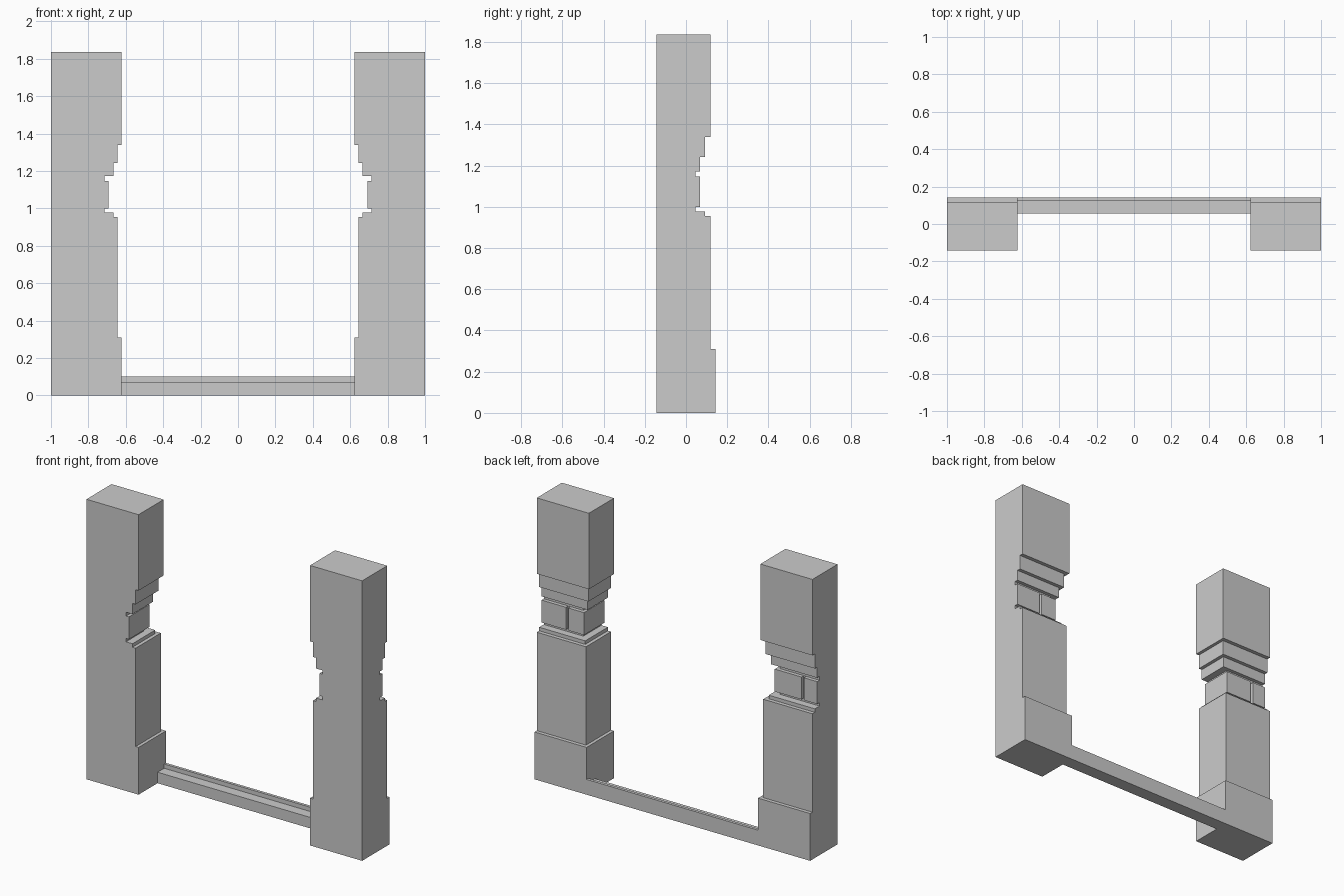
import bpy, bmesh

if "Cube" in bpy.data.objects:
    bpy.data.objects.remove(bpy.data.objects["Cube"])

FRONT, OUTER = -0.142, 1.0
# Stepped pillar levels: z bottom, z top, inner x, back y
LEVELS = [
    (0.0, 0.31, 0.622, 0.142),
    (0.31, 0.955, 0.643, 0.118),
    (0.955, 0.978, 0.666, 0.093),
    (0.978, 1.0, 0.713, 0.045),
    (1.0, 1.147, 0.692, 0.069),
    (1.147, 1.172, 0.713, 0.045),
    (1.172, 1.242, 0.666, 0.069),
    (1.242, 1.338, 0.643, 0.093),
    (1.338, 1.836, 0.622, 0.118),
]


def finish(name, bm):
    bmesh.ops.recalc_face_normals(bm, faces=bm.faces)
    mesh = bpy.data.meshes.new(name)
    bm.to_mesh(mesh)
    bm.free()
    obj = bpy.data.objects.new(name, mesh)
    bpy.context.collection.objects.link(obj)
    return obj


def box(name, lo, hi):
    bm = bmesh.new()
    bmesh.ops.create_cube(bm, size=1)
    for v in bm.verts:
        v.co = [lo[i] if v.co[i] < 0 else hi[i] for i in range(3)]
    return finish(name, bm)


def pillar(name, s):
    # Flat front and outer sides, stepped moulding on inner and back sides
    bm = bmesh.new()
    rows = [(z, x, y) for z0, z1, x, y in LEVELS for z in (z0, z1)]
    a = [bm.verts.new((s * x, FRONT, z)) for z, x, y in rows]
    b = [bm.verts.new((s * x, y, z)) for z, x, y in rows]
    c = [bm.verts.new((s * OUTER, y, z)) for z, x, y in rows]
    o = [bm.verts.new((s * OUTER, FRONT, z)) for z in (0, rows[-1][0])]
    for p, q in ((a, b), (b, c)):
        for i in range(len(rows) - 1):
            bm.faces.new((p[i], q[i], q[i + 1], p[i + 1]))
    bm.faces.new(a + [o[1], o[0]])
    bm.faces.new(c + [o[1], o[0]])
    for i, k in ((0, 0), (-1, 1)):
        bm.faces.new((a[i], b[i], c[i], o[k]))
    return finish(name, bm)


# Pillars, each with one vertical joint cut in the back of its neck block
for name, s, joint in (("left", -1, -0.895), ("right", 1, 0.814)):
    post = pillar(name + "_pillar", s)
    cutter = box(name + "_joint_cutter", (joint - 0.009, 0.046, 0.988),
                 (joint + 0.009, 0.2 - 0.1, 1.16))
    cutter.hide_render = True
    cutter.display_type = 'WIRE'
    mod = post.modifiers.new("joint", 'BOOLEAN')
    mod.object = cutter
    mod.operation = 'DIFFERENCE'
    mod.solver = 'EXACT'

# Threshold between the pillars: low step with a raised lip at the back
bm = bmesh.new()
profile = [(0.055, 0), (0.142, 0), (0.142, 0.1), (0.123, 0.1), (0.123, 0.072), (0.055, 0.072)]
face = bm.faces.new([bm.verts.new((-0.622, y, z)) for y, z in profile])
ext = bmesh.ops.extrude_face_region(bm, geom=[face], use_keep_orig=True)
bmesh.ops.translate(bm, vec=(1.244, 0, 0),
                    verts=[g for g in ext["geom"] if isinstance(g, bmesh.types.BMVert)])
finish("threshold", bm)
